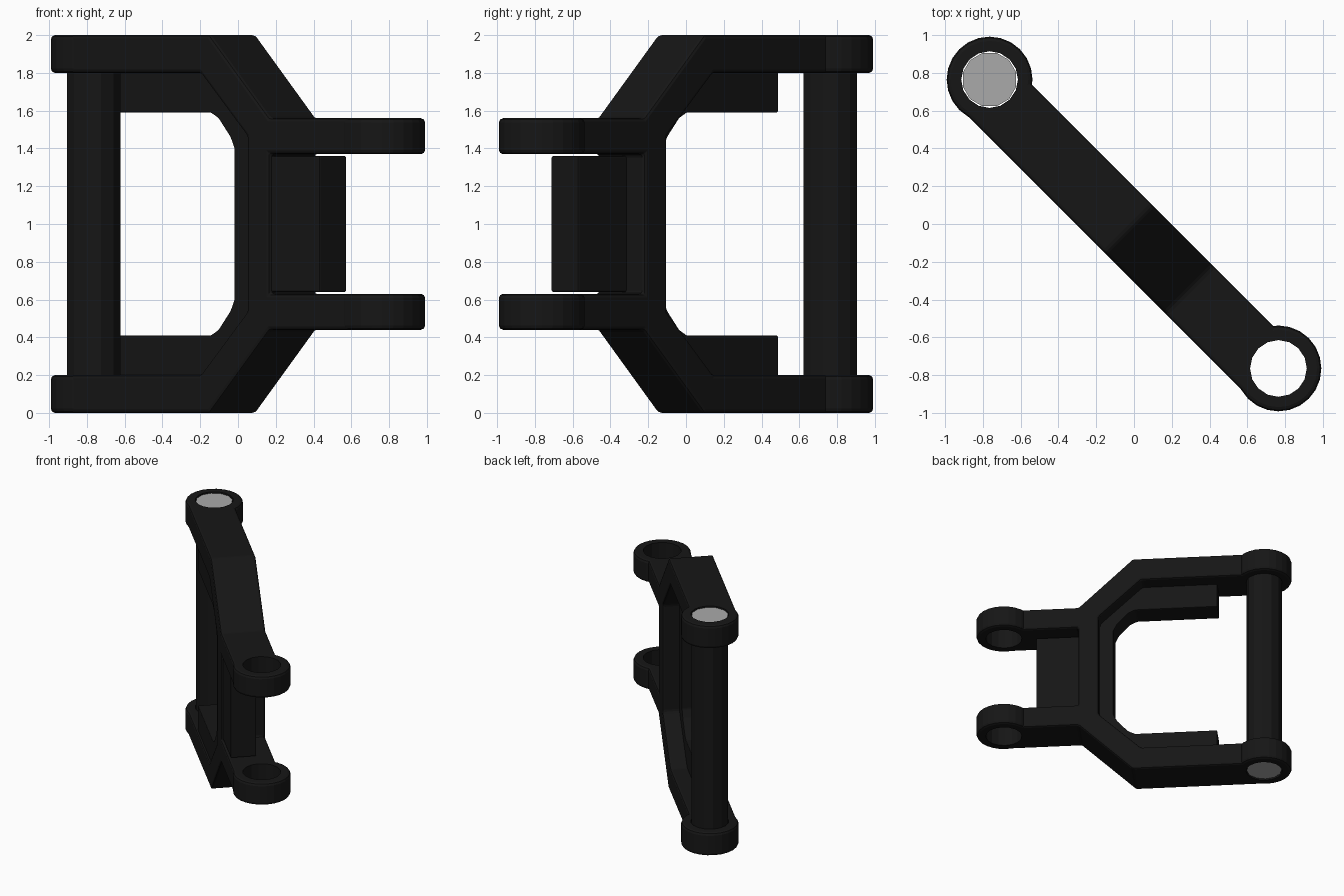
import bpy, bmesh, math
from mathutils import Matrix

if "Cube" in bpy.data.objects:
    bpy.data.objects.remove(bpy.data.objects["Cube"])

TURN = -math.pi / 4      # the link lies on the diagonal
REACH = 1.08             # eye centre distance along the link
EYES = [(-REACH, 1.80, 2.00), (-REACH, 0.00, 0.20),
        (REACH, 1.37, 1.56), (REACH, 0.44, 0.63)]


def material(name, value):
    m = bpy.data.materials.new(name)
    m.diffuse_color = (value, value, value, 1)
    m.use_nodes = True
    m.node_tree.nodes["Principled BSDF"].inputs["Base Color"].default_value = m.diffuse_color
    return m


black = material("black_metal", 0.008)
grey = material("grey_end", 0.4)


def finish(bm, name):
    bmesh.ops.recalc_face_normals(bm, faces=bm.faces)
    mesh = bpy.data.meshes.new(name)
    bm.to_mesh(mesh)
    bm.free()
    mesh.materials.append(black)
    ob = bpy.data.objects.new(name, mesh)
    bpy.context.collection.objects.link(ob)
    return ob


def mirrored(half):
    # upper half outline plus its reflection about z = 1
    return half + [(s, 2 - z) for s, z in reversed(half)]


def slab(name, outline, v0, v1, bevel):
    bm = bmesh.new()
    face = bm.faces.new([bm.verts.new((s, v0, z)) for s, z in outline])
    ext = bmesh.ops.extrude_face_region(bm, geom=[face])
    verts = [g for g in ext["geom"] if isinstance(g, bmesh.types.BMVert)]
    bmesh.ops.translate(bm, verts=verts, vec=(0, v1 - v0, 0))
    bmesh.ops.recalc_face_normals(bm, faces=bm.faces)
    bmesh.ops.bevel(bm, geom=bm.edges[:], offset=bevel, segments=2,
                    affect='EDGES', profile=0.5)
    return finish(bm, name)


def cylinders(name, specs, radius, segments, bevel=0):
    bm = bmesh.new()
    for s, z0, z1 in specs:
        bmesh.ops.create_cone(bm, cap_ends=True, segments=segments, radius1=radius,
                              radius2=radius, depth=z1 - z0,
                              matrix=Matrix.Translation((s, 0, (z0 + z1) / 2)))
    if bevel:
        rims = [e for e in bm.edges if abs(e.verts[0].co.z - e.verts[1].co.z) < 1e-5]
        bmesh.ops.bevel(bm, geom=rims, offset=bevel, segments=2,
                        affect='EDGES', profile=0.5)
    return finish(bm, name)


def combine(ob, other, operation):
    mod = ob.modifiers.new("combine", 'BOOLEAN')
    mod.object, mod.operation, mod.solver = other, operation, 'EXACT'
    bpy.context.view_layer.objects.active = ob
    bpy.ops.object.modifier_apply(modifier=mod.name)
    bpy.data.objects.remove(other)


# thick outer frame: upper arm, slope, fork arm and column
frame = slab("link_frame", mirrored([
    (0.28, 1.465), (-0.07, 1.80), (-REACH, 1.80), (-REACH, 2.0), (0.0, 2.0),
    (0.45, 1.56), (REACH, 1.56), (REACH, 1.37), (0.45, 1.37)]), -0.217, 0.14, 0.018)

# round eyes at the arm ends, bored through
combine(frame, cylinders("eyes", EYES, 0.227, 24, 0.022), 'UNION')
combine(frame, cylinders("bores", [(-REACH, -0.2, 2.2), (REACH, -0.2, 2.2)], 0.15, 16),
        'DIFFERENCE')

# thinner inner plate: rails round the opening and the web in the fork
plate = slab("inner_plate", mirrored([
    (0.17, 1.40), (0.14, 1.46), (0.05, 1.56), (-0.01, 1.59), (-0.69, 1.59),
    (-0.69, 1.83), (-0.03, 1.83), (0.36, 1.46), (0.36, 1.36), (0.81, 1.36)]),
    -0.20, 0.003, 0.008)

# long pin with grey ends
pin = cylinders("pin", [(-REACH, 0.01, 1.99)], 0.146, 12)
pin.data.materials.append(grey)
for p in pin.data.polygons:
    if abs(p.normal.z) > 0.9:
        p.material_index = 1

for ob in (frame, plate, pin):
    ob.rotation_euler.z = TURN
